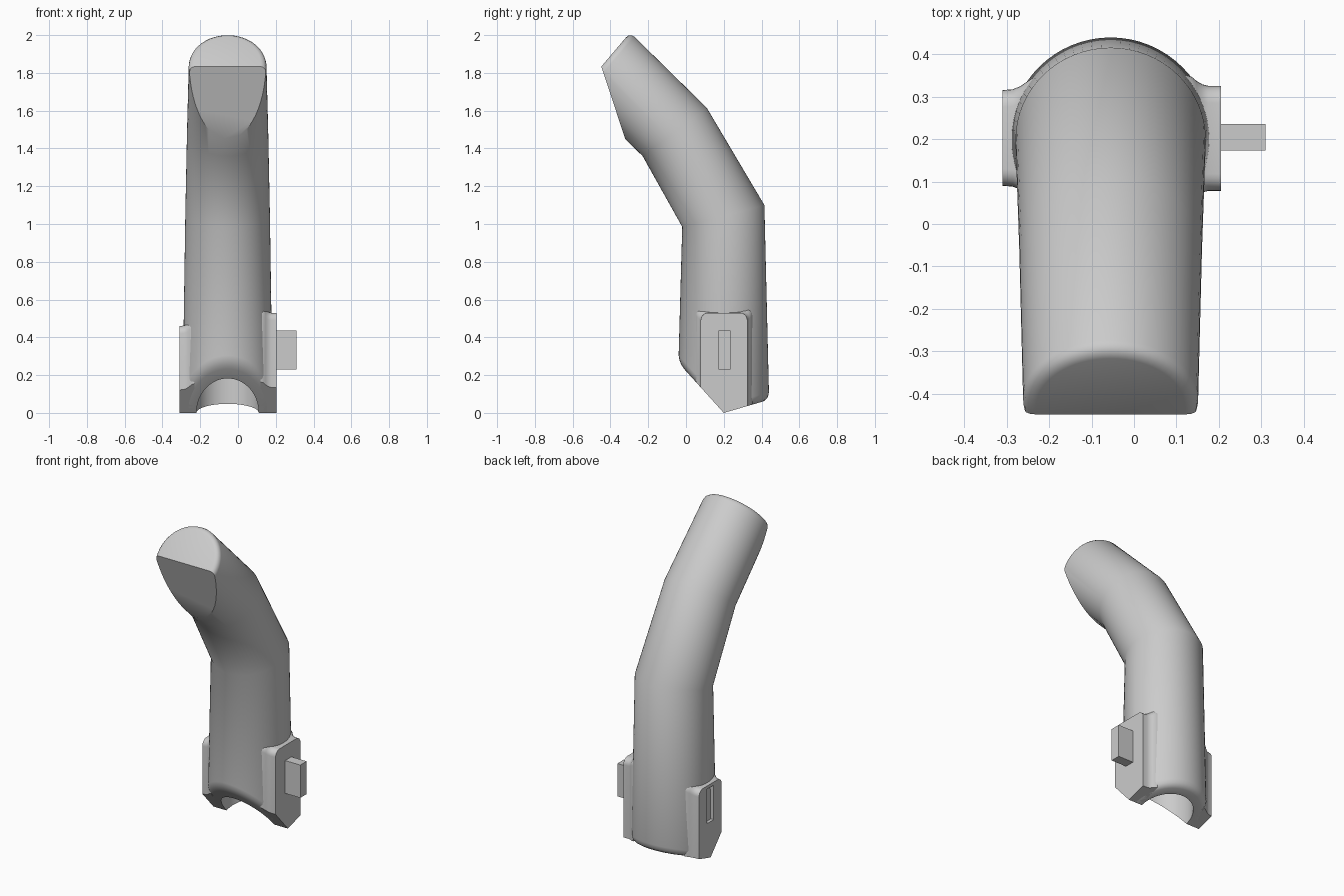
import bpy, bmesh, math
from mathutils import Vector

if "Cube" in bpy.data.objects:
    bpy.data.objects.remove(bpy.data.objects["Cube"])

CX, CY = -0.055, 0.2          # axis of the socket
SIDES = 64
ANGLES = [2 * math.pi * i / SIDES for i in range(SIDES)]

grey = bpy.data.materials.new("plain grey")
grey.use_nodes = True
grey.diffuse_color = (0.6, 0.6, 0.6, 1)
grey.node_tree.nodes["Principled BSDF"].inputs["Base Color"].default_value = (0.6, 0.6, 0.6, 1)


def loft(rings):
    """Solid skin through equal-length rings of points."""
    bm = bmesh.new()
    loops = [[bm.verts.new(p) for p in ring] for ring in rings]
    n = len(loops[0])
    for a, b in zip(loops, loops[1:]):
        for i in range(n):
            j = (i + 1) % n
            bm.faces.new((a[i], a[j], b[j], b[i]))
    bm.faces.new(loops[0])
    bm.faces.new(loops[-1])
    bmesh.ops.recalc_face_normals(bm, faces=bm.faces)
    return bm


def slice_off(bm, point, normal, above=-9):
    """Remove what lies on the normal's side, only above a height, and cap the cut."""
    verts = [v for v in bm.verts if v.co.z > above]
    inside = set(verts)
    geom = verts + [g for seq in (bm.edges, bm.faces) for g in seq if inside.issuperset(g.verts)]
    cut = bmesh.ops.bisect_plane(bm, geom=geom, plane_co=point, plane_no=normal, clear_outer=True)
    edges = [e for e in cut["geom_cut"] if isinstance(e, bmesh.types.BMEdge)]
    bmesh.ops.holes_fill(bm, edges=edges, sides=0)
    bmesh.ops.recalc_face_normals(bm, faces=bm.faces)


def make_object(name, bm):
    mesh = bpy.data.meshes.new(name)
    bm.to_mesh(mesh)
    bm.free()
    mesh.materials.append(grey)
    ob = bpy.data.objects.new(name, mesh)
    bpy.context.collection.objects.link(ob)
    return ob


def box(name, low, high):
    corners = [(low[1], low[2]), (high[1], low[2]), (high[1], high[2]), (low[1], high[2])]
    return make_object(name, loft([[(x, y, z) for y, z in corners] for x in (low[0], high[0])]))


def oval(front, back, half_width):
    """Elliptical ring between a front and a back point given as (y, z)."""
    f, b = Vector((CX, *front)), Vector((CX, *back))
    mid, half = (f + b) / 2, (b - f) / 2
    return [mid + half * math.cos(a) + Vector((half_width * math.sin(a), 0, 0)) for a in ANGLES]


def rim(radius, lift):
    """Ring following the V-shaped underside: steep in front, shallow behind."""
    ring = []
    for a in ANGLES:
        dy = radius * math.cos(a)
        ring.append((CX + radius * math.sin(a), CY + dy, max(-1.106 * dy, 0.29 * dy) + lift))
    return ring


def tip(inset, back):
    """Ring of the rounded end, pulled in and back along the tip's axis."""
    across, along = Vector((0.651, 0.759)), Vector((-0.759, 0.651))
    front = Vector((-0.57, 1.69)) + across * inset - along * back
    rear = Vector((-0.297, 2.012)) - across * inset - along * back
    return oval(front, rear, 0.206 - inset)


def side_plate(name, y0, y1, top, steps):
    """Rounded plate whose foot flares into the tube; steps are (x, growth)."""
    rings = []
    for x, grow in steps:
        r = 0.04
        ring = [(x, y0 - grow, -0.2), (x, y1 + grow, -0.2)]
        for cy, start in ((y1 + grow - r, 0), (y0 - grow + r, 90)):
            for k in range(7):
                a = math.radians(start + 15 * k)
                ring.append((x, cy + r * math.cos(a), top + grow - r + r * math.sin(a)))
        rings.append(ring)
    bm = loft(rings)
    slice_off(bm, (0, CY, 0), (0, -1.106, -1))
    slice_off(bm, (0, CY, 0), (0, 0.29, -1))
    return make_object(name, bm)


# Bent, tapering tube: socket wall, rounded rim, two bends and a rounded tip
tube = loft([
    oval((CY - 0.165, 0.9), (CY + 0.165, 0.9), 0.165),
    rim(0.165, 0), rim(0.21, 0), rim(0.224, 0.006), rim(0.234, 0.018), rim(0.239, 0.04),
    oval((-0.02, 0.985), (0.415, 1.1), 0.224),
    oval((-0.23, 1.36), (0.11, 1.615), 0.215),
    tip(0, 0.03), tip(0.004, 0.015), tip(0.015, 0.004), tip(0.03, 0),
])
# Slanted flat under the tip
slice_off(tube, (0, -0.447, 1.83), (0, -0.385, -0.127), above=1.3)
body = make_object("finger_tube", tube)

# Hinge plates on both sides
left = side_plate("left_plate", 0.078, 0.325, 0.53,
    ((0.205, 0), (0.175, 0), (0.16, 0.004), (0.147, 0.012), (0.135, 0.022), (0.12, 0.026)))
right = side_plate("right_plate", 0.09, 0.315, 0.46,
    ((-0.31, 0), (-0.285, 0.002), (-0.268, 0.009), (-0.255, 0.018), (-0.24, 0.028), (-0.23, 0.03)))

# Hinge slot
cutter = box("slot_cutter", (-0.4, 0.17, 0.225), (-0.2, 0.235, 0.44))
slot = right.modifiers.new("slot", "BOOLEAN")
slot.operation, slot.solver, slot.object = "DIFFERENCE", "EXACT", cutter
bpy.context.view_layer.objects.active = right
bpy.ops.object.modifier_apply(modifier=slot.name)
bpy.data.objects.remove(cutter)

# Hinge peg
box("hinge_peg", (0.19, 0.173, 0.23), (0.31, 0.235, 0.435))

bpy.ops.object.select_all(action="DESELECT")
for ob in (body, left, right):
    ob.select_set(True)
bpy.context.view_layer.objects.active = body
bpy.ops.object.shade_smooth_by_angle(angle=math.radians(38))
